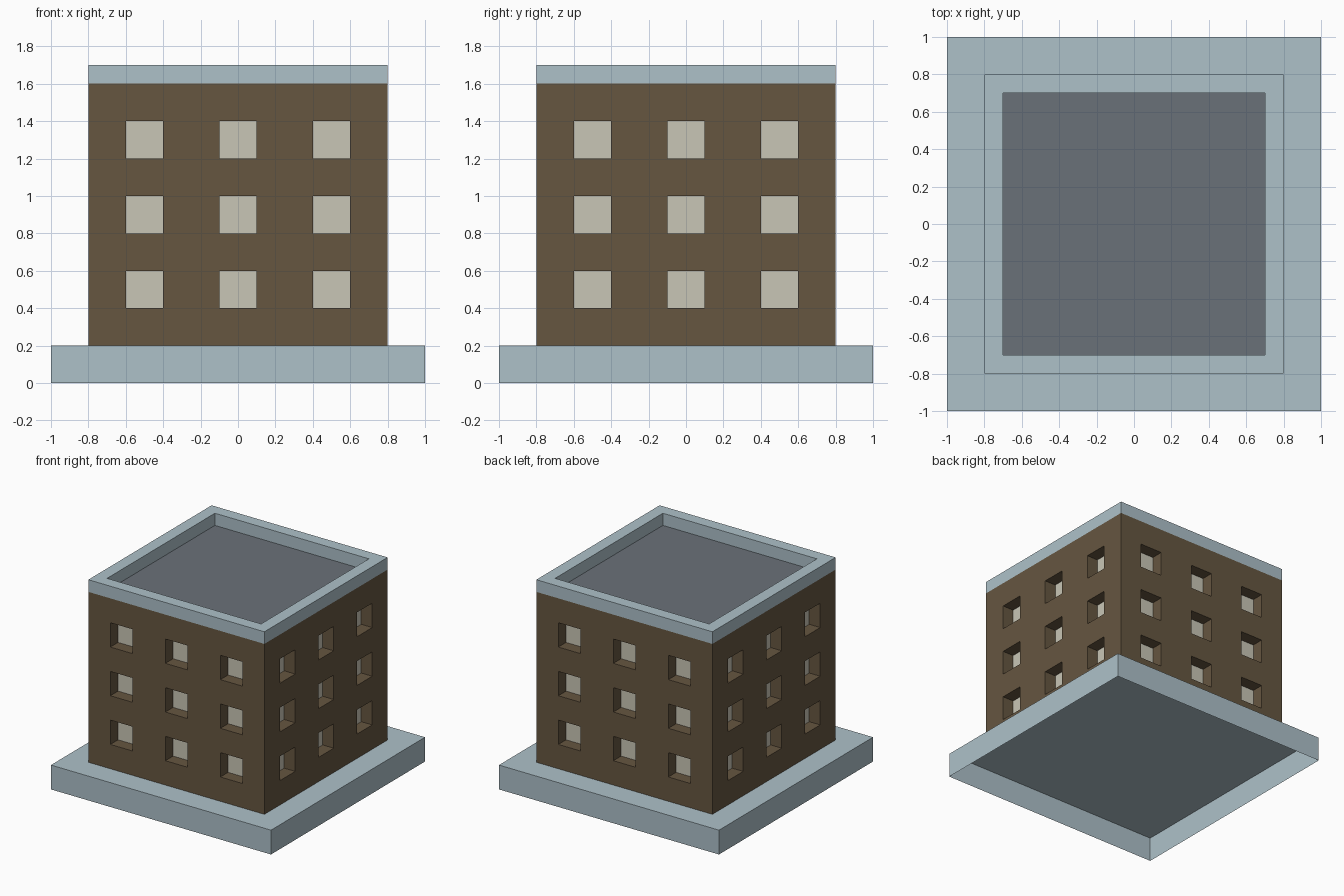
import bpy, bmesh, math
from mathutils import Matrix, Vector

if "Cube" in bpy.data.objects:
    bpy.data.objects.remove(bpy.data.objects["Cube"])


def material(name, rgb):
    """Flat colour from 0-255 display values, stored as linear."""
    def lin(c):
        c /= 255
        return c / 12.92 if c <= 0.04045 else ((c + 0.055) / 1.055) ** 2.4
    m = bpy.data.materials.new(name)
    m.diffuse_color = (*[lin(c) for c in rgb], 1)
    m.use_nodes = True
    m.node_tree.nodes["Principled BSDF"].inputs["Base Color"].default_value = m.diffuse_color
    return m


STONE = material("pale_blue_stone", (174, 193, 201))
BRICK = material("brown_brick", (102, 86, 64))
GLASS = material("cream_window", (201, 198, 182))
ROOF = material("grey_roof", (106, 113, 121))


def finish(bm, name, mats):
    me = bpy.data.meshes.new(name)
    bm.to_mesh(me)
    bm.free()
    for m in mats:
        me.materials.append(m)
    ob = bpy.data.objects.new(name, me)
    bpy.context.collection.objects.link(ob)
    return ob


def open_box(half, z0, z1):
    """Square box without a bottom face; returns the bmesh and its top face."""
    bm = bmesh.new()
    mat = Matrix.Translation((0, 0, (z0 + z1) / 2)) @ Matrix.Diagonal((2 * half, 2 * half, z1 - z0, 1))
    bmesh.ops.create_cube(bm, size=1, matrix=mat)
    bm.normal_update()
    bottom = [f for f in bm.faces if f.normal.z < -0.5]
    bmesh.ops.delete(bm, geom=bottom, context='FACES_ONLY')
    top = next(f for f in bm.faces if f.normal.z > 0.5)
    return bm, top


# Base slab, hollow underneath
bm, _ = open_box(1.0, 0.0, 0.2)
finish(bm, "base_slab", [STONE])

# Walls: gridded panels on four sides, every odd cell is a recessed window
xs = [-0.8, -0.6, -0.4, -0.1, 0.1, 0.4, 0.6, 0.8]
zs = [0.2 + 0.2 * j for j in range(8)]
bm = bmesh.new()
windows = []
for side in range(4):
    rot = Matrix.Rotation(side * math.pi / 2, 3, 'Z')
    inward = rot @ Vector((0, 0.1, 0))
    for i in range(7):
        for j in range(7):
            corners = [(xs[i], zs[j]), (xs[i + 1], zs[j]), (xs[i + 1], zs[j + 1]), (xs[i], zs[j + 1])]
            outer = [bm.verts.new(rot @ Vector((x, -0.8, z))) for x, z in corners]
            if i % 2 and j % 2:
                inner = [bm.verts.new(v.co + inward) for v in outer]
                bm.faces.new(inner).material_index = 1
                for k in range(4):
                    n = (k + 1) % 4
                    bm.faces.new((outer[k], outer[n], inner[n], inner[k]))
            else:
                bm.faces.new(outer)
bmesh.ops.remove_doubles(bm, verts=bm.verts, dist=0.0001)
finish(bm, "walls_with_windows", [BRICK, GLASS])

# Parapet rim: top inset and sunk to the roof floor
bm, top = open_box(0.8, 1.6, 1.7)
bmesh.ops.inset_region(bm, faces=[top], thickness=0.1, use_even_offset=True)
rim = list(top.verts)
floor = [bm.verts.new(v.co - Vector((0, 0, 0.1))) for v in rim]
bmesh.ops.delete(bm, geom=[top], context='FACES_ONLY')
for k in range(4):
    n = (k + 1) % 4
    bm.faces.new((rim[k], rim[n], floor[n], floor[k]))
bm.faces.new(floor).material_index = 1
finish(bm, "parapet_and_roof", [STONE, ROOF])
